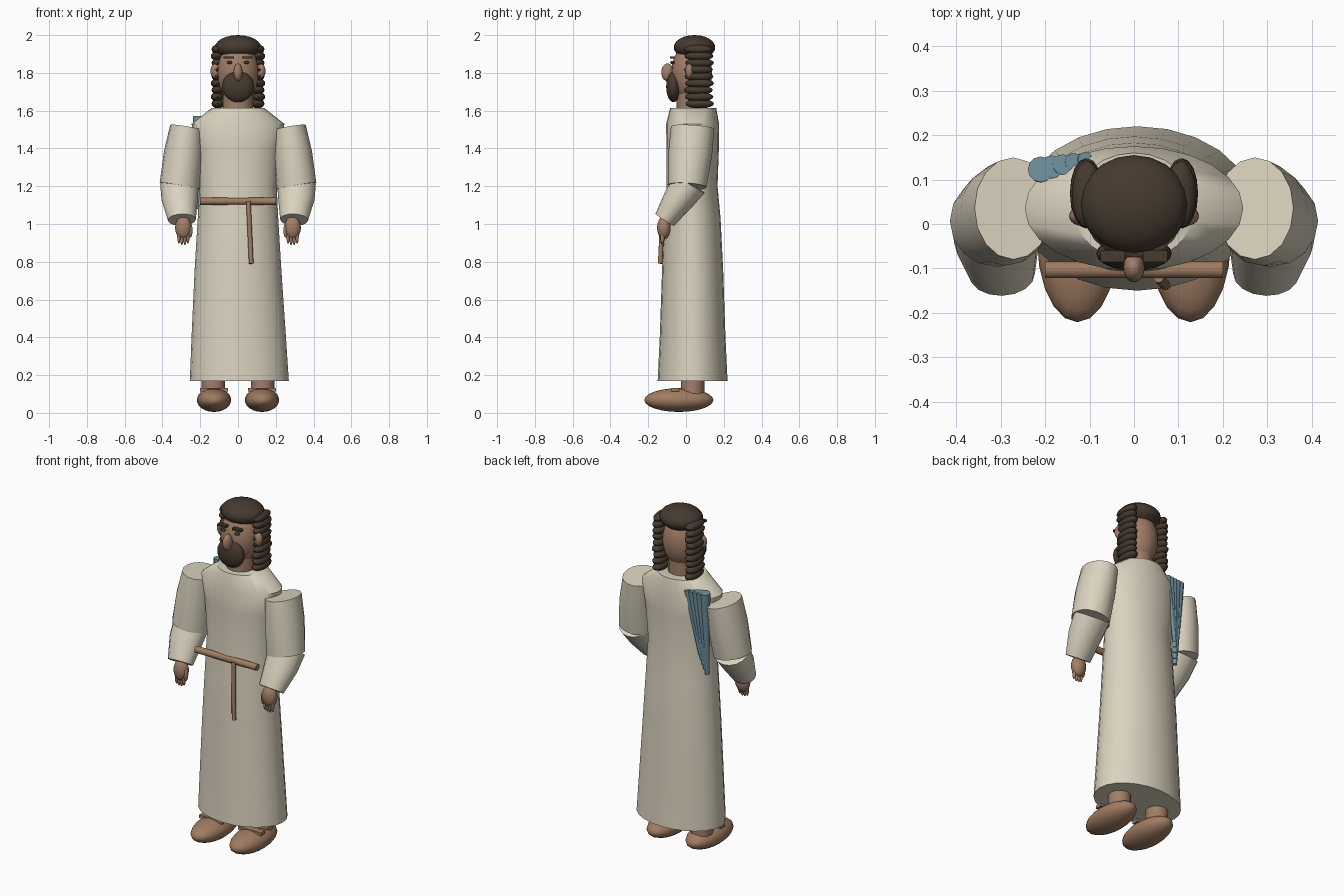
import bpy, bmesh, math
from mathutils import Vector, Matrix

cube = bpy.data.objects.get("Cube")
if cube:
    bpy.data.objects.remove(cube, do_unlink=True)


def material(name, rgb):
    m = bpy.data.materials.new(name)
    m.use_nodes = True
    m.diffuse_color = (*rgb, 1)
    m.node_tree.nodes["Principled BSDF"].inputs["Base Color"].default_value = (*rgb, 1)
    return m


CREAM = material("cream cloth", (0.71, 0.65, 0.52))
SKIN = material("skin", (0.36, 0.21, 0.135))
HAIR = material("dark brown hair", (0.06, 0.042, 0.028))
LEATHER = material("tan leather", (0.35, 0.20, 0.12))
BLUE = material("blue cloth", (0.16, 0.29, 0.35))


def finish(bm, name, mat, angle=50):
    bmesh.ops.recalc_face_normals(bm, faces=bm.faces)
    mesh = bpy.data.meshes.new(name)
    bm.to_mesh(mesh)
    bm.free()
    mesh.materials.append(mat)
    ob = bpy.data.objects.new(name, mesh)
    bpy.context.collection.objects.link(ob)
    bpy.ops.object.select_all(action="DESELECT")
    ob.select_set(True)
    bpy.context.view_layer.objects.active = ob
    bpy.ops.object.shade_smooth_by_angle(angle=math.radians(angle))
    return ob


def ellipsoid(name, mat, centre, radii, segs=20, rings=12):
    bm = bmesh.new()
    bmesh.ops.create_uvsphere(bm, u_segments=segs, v_segments=rings, radius=1)
    bm.transform(Matrix.Translation(centre) @ Matrix.Diagonal((*radii, 1)))
    return finish(bm, name, mat)


def box(name, mat, centre, size):
    bm = bmesh.new()
    bmesh.ops.create_cube(bm, size=1)
    bm.transform(Matrix.Translation(centre) @ Matrix.Diagonal((*size, 1)))
    return finish(bm, name, mat, 30)


def loft(name, mat, rings, axis, side=(1, 0, 0), segs=16):
    """Capped skin through elliptical rings of (centre, width, depth)."""
    axis = Vector(axis).normalized()
    v = axis.cross(Vector(side)).normalized()
    u = v.cross(axis)
    bm = bmesh.new()
    loops = []
    for centre, a, b in rings:
        loops.append([bm.verts.new(Vector(centre) + u * a * math.cos(t) + v * b * math.sin(t))
                      for t in (math.tau * i / segs for i in range(segs))])
    for low, high in zip(loops, loops[1:]):
        for i in range(segs):
            j = (i + 1) % segs
            bm.faces.new((low[i], low[j], high[j], high[i]))
    bm.faces.new(loops[0])
    bm.faces.new(loops[-1])
    return finish(bm, name, mat)


def rod(name, mat, start, end, r1, r2, side=(1, 0, 0)):
    axis = Vector(end) - Vector(start)
    return loft(name, mat, [(start, r1, r1), (end, r2, r2)], axis, side, 12)


# Long robe
loft("robe", CREAM, [
    ((0.007, 0.035, 0.17), 0.262, 0.185),
    ((0.004, 0.035, 0.40), 0.25, 0.174),
    ((0, 0.035, 0.75), 0.23, 0.162),
    ((0, 0.033, 1.03), 0.213, 0.15),
    ((0, 0.032, 1.20), 0.205, 0.135),
    ((0, 0.035, 1.40), 0.222, 0.139),
    ((0, 0.035, 1.53), 0.246, 0.14),
    ((0, 0.038, 1.615), 0.138, 0.122)], (0, 0, 1), segs=24)

# Belt and hanging cord
rod("belt", LEATHER, (-0.2, -0.103, 1.12), (0.2, -0.103, 1.12), 0.019, 0.019, (0, 1, 0))
rod("belt_cord", LEATHER, (0.055, -0.12, 1.12), (0.07, -0.137, 0.79), 0.012, 0.012)

# Head, face and hair
rod("neck", SKIN, (0, 0.03, 1.56), (0, 0.03, 1.74), 0.08, 0.08)
ellipsoid("head", SKIN, (0, 0.03, 1.80), (0.112, 0.108, 0.16))
ellipsoid("nose", SKIN, (0, -0.098, 1.803), (0.024, 0.033, 0.047))
ellipsoid("beard", HAIR, (0, -0.066, 1.727), (0.085, 0.039, 0.082))
ellipsoid("hair_cap", HAIR, (0, 0.045, 1.935), (0.122, 0.11, 0.065))

for s, label in ((1, "left"), (-1, "right")):
    box(label + "_eyebrow", HAIR, (s * 0.048, -0.073, 1.882), (0.055, 0.026, 0.012))
    ellipsoid(label + "_eye", HAIR, (s * 0.045, -0.072, 1.855), (0.015, 0.012, 0.008), 12, 8)
    ellipsoid(label + "_ear", SKIN, (s * 0.118, 0.018, 1.81), (0.028, 0.022, 0.04))
    for i in range(9):
        ellipsoid(f"{label}_hair_lock_{i + 1}", HAIR,
                  (s * (0.105 + 0.004 * (i % 2)), 0.066 + 0.003 * (i % 3), 1.925 - 0.036 * i),
                  (0.035, 0.076, 0.025), 16, 8)

    # Sleeves
    loft(label + "_upper_sleeve", CREAM, [
        ((s * 0.272, 0.035, 1.51), 0.088, 0.115),
        ((s * 0.29, 0.022, 1.37), 0.103, 0.116),
        ((s * 0.309, 0.006, 1.20), 0.107, 0.103)], (-s * 0.05, 0.02, 0.3))
    loft(label + "_lower_sleeve", CREAM, [
        ((s * 0.309, 0.02, 1.215), 0.103, 0.093),
        ((s * 0.309, -0.04, 1.13), 0.096, 0.082),
        ((s * 0.297, -0.113, 1.022), 0.074, 0.058)], (s * 0.01, 0.13, 0.2))

    # Hands
    ellipsoid(label + "_palm", SKIN, (s * 0.289, -0.117, 0.98), (0.044, 0.036, 0.062))
    for k in range(4):
        ellipsoid(f"{label}_finger_{k + 1}", SKIN,
                  (s * (0.265 + 0.016 * k), -0.125, 0.927 + 0.007 * abs(k - 1.5)),
                  (0.0095, 0.012, 0.042), 10, 8)
    ellipsoid(label + "_thumb", SKIN, (s * 0.252, -0.125, 0.965), (0.012, 0.014, 0.038), 10, 8)

    # Legs and sandals
    rod(label + "_leg", SKIN, (s * 0.13, 0.035, 0.09), (s * 0.13, 0.035, 0.26), 0.062, 0.062)
    ellipsoid(label + "_foot", LEATHER, (s * 0.127, -0.038, 0.068), (0.091, 0.183, 0.063))
    box(label + "_sandal_strap", LEATHER, (s * 0.127, -0.056, 0.123), (0.15, 0.04, 0.018))

# Gathered sash folds over the back of the right shoulder
for i in range(5):
    t = i / 4
    rod(f"sash_fold_{i + 1}", BLUE, (-0.21 + 0.1 * t, 0.123 + 0.022 * t, 1.57),
        (-0.205 + 0.025 * t, 0.095 + 0.03 * t, 1.08 + 0.12 * t),
        0.029 - 0.012 * t, 0.012 - 0.003 * t)
